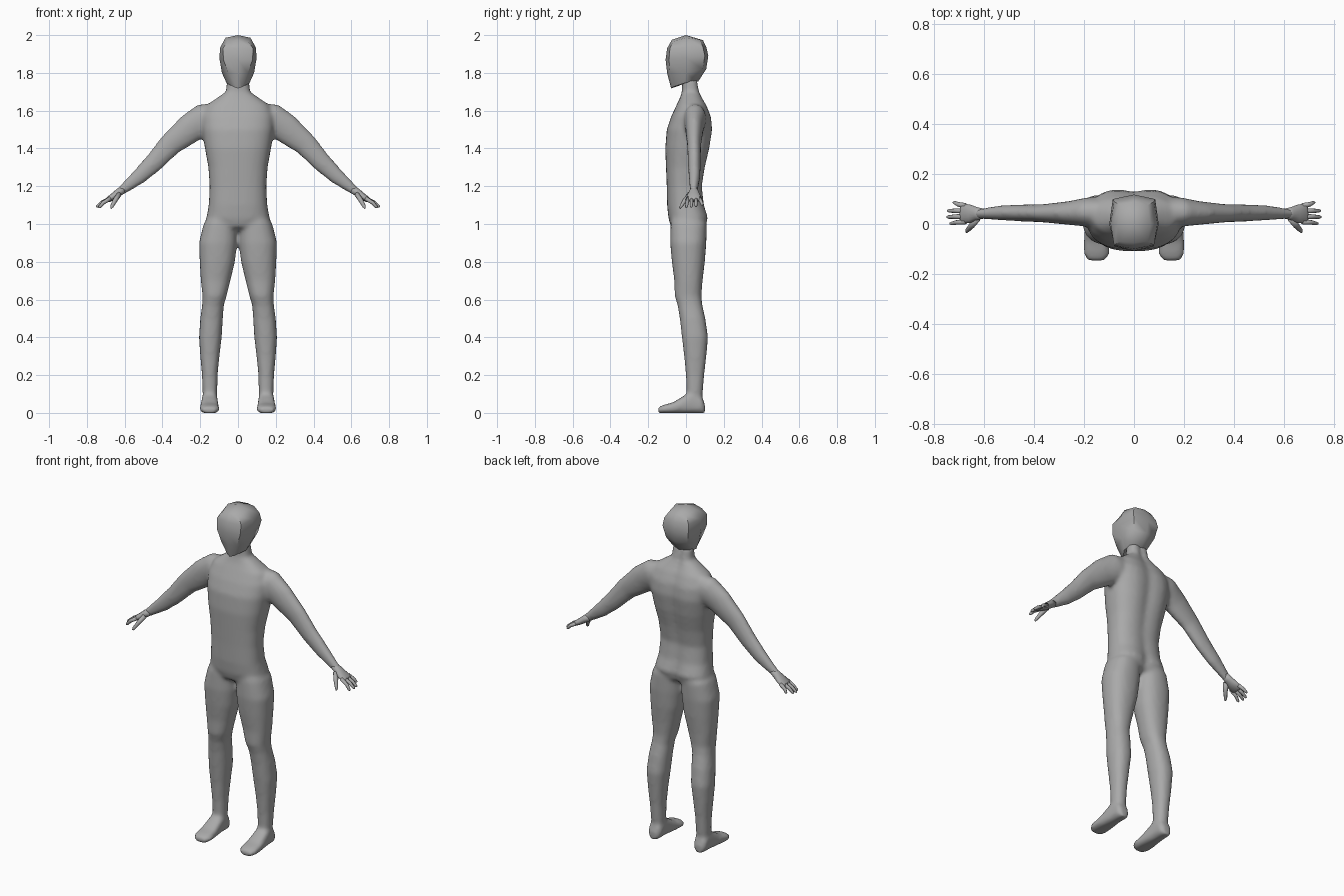
import bpy, bmesh, math
from mathutils import Vector as V

skin = bpy.data.materials.new("plain grey")
skin.diffuse_color = (0.4, 0.4, 0.4, 1)


def ring(c, u, v, power=2.3, n=24, dent=0):
    """Superellipse cross-section; dent makes a groove on the +v side."""
    pts = []
    for i in range(n):
        a = 2 * math.pi * i / n
        ca, sa = math.cos(a), math.sin(a)
        p = math.copysign(abs(ca) ** (2 / power), ca)
        q = math.copysign(abs(sa) ** (2 / power), sa)
        if sa > 0:
            q -= dent * math.exp(-(p / 0.25) ** 2)
        pts.append(c + u * p + v * q)
    return pts


def loft(bm, rings, mirror=False, tips=None):
    """Skin closed rings, cap both ends with fans, optionally mirror in x."""
    for s in ((1, -1) if mirror else (1,)):
        flip = lambda p: bm.verts.new((p.x * s, p.y, p.z))
        vs = [[flip(p) for p in r] for r in rings]
        n = len(vs[0])
        for a, b in zip(vs, vs[1:]):
            for i in range(n):
                j = (i + 1) % n
                bm.faces.new((a[i], a[j], b[j], b[i]))
        for k, end in enumerate((0, -1)):
            c = tips[k] if tips else sum(rings[end], V()) / n
            c = flip(c)
            for i in range(n):
                bm.faces.new((vs[end][i], vs[end][(i + 1) % n], c))


def tube(bm, path, n=16, mirror=True):
    """Limb along a path of (x, y, z, half thickness, half depth)."""
    rings = []
    for i, (x, y, z, h, w) in enumerate(path):
        a, b = path[max(i - 1, 0)], path[min(i + 1, len(path) - 1)]
        d = (V(b[:3]) - V(a[:3])).normalized()
        u = d.cross(V((0, 1, 0))).normalized()
        rings.append(ring(V((x, y, z)), u * h, u.cross(d).normalized() * w, 2, n))
    loft(bm, rings, mirror)


def finish(name, bm, angle=None):
    bmesh.ops.recalc_face_normals(bm, faces=bm.faces)
    me = bpy.data.meshes.new(name)
    bm.to_mesh(me)
    bm.free()
    me.materials.append(skin)
    ob = bpy.data.objects.new(name, me)
    bpy.context.collection.objects.link(ob)
    bpy.context.view_layer.objects.active = ob
    ob.select_set(True)
    if angle:
        bpy.ops.object.shade_smooth_by_angle(angle=math.radians(angle))
    else:
        me.shade_smooth()
    ob.select_set(False)
    return ob


X, Y, Z = V((1, 0, 0)), V((0, 1, 0)), V((0, 0, 1))
bm = bmesh.new()

# Torso and neck: z, half width, front y, back y, spine groove
torso = [(.965, .05, -.04, .06, 0), (.985, .13, -.08, .105, .15), (1.03, .168, -.093, .124, .2),
         (1.1, .155, -.1, .1, .12), (1.2, .15, -.102, .088, .1), (1.3, .157, -.106, .105, .12),
         (1.4, .175, -.11, .13, .14), (1.5, .19, -.102, .146, .14), (1.57, .19, -.078, .138, .14),
         (1.63, .165, -.05, .112, .15), (1.665, .115, -.033, .09, .2), (1.7, .064, -.022, .073, .3),
         (1.77, .058, -.02, .062, .3)]
loft(bm, [ring(V((0, (a + b) / 2, z)), X * w, Y * (b - a) / 2, 2.5, 32, d) for z, w, a, b, d in torso])

# Legs: z, inner x, outer x, front y, back y
legs = [(1.07, .03, .14, -.07, .07), (1.0, .004, .182, -.082, .11), (.9, .004, .207, -.084, .108),
        (.8, .016, .203, -.075, .1), (.7, .04, .197, -.062, .088), (.62, .06, .188, -.06, .082),
        (.57, .075, .19, -.045, .087), (.5, .08, .2, -.033, .103), (.4, .086, .207, -.022, .117),
        (.3, .098, .2, -.01, .108), (.2, .108, .191, -.001, .097), (.1, .11, .187, .003, .088),
        (.04, .115, .185, .01, .085)]
loft(bm, [ring(V(((a + b) / 2, (f + k) / 2, z)), X * (b - a) / 2, Y * (k - f) / 2)
          for z, a, b, f, k in legs], True)

# Feet: y, inner x, outer x, top z
feet = [(.1, .125, .175, .045), (.085, .11, .188, .085), (.03, .108, .192, .115), (-.02, .104, .197, .085),
        (-.07, .099, .202, .055), (-.12, .098, .202, .042), (-.148, .115, .185, .03)]
loft(bm, [ring(V(((a + b) / 2, y, h / 2 - .001)), X * (b - a) / 2, Z * (h / 2 + .001), 3)
          for y, a, b, h in feet], True)

# Arms
tube(bm, [(.09, .05, 1.58, .065, .05), (.18, .048, 1.555, .084, .06), (.255, .044, 1.505, .079, .048),
          (.36, .043, 1.42, .062, .037), (.445, .044, 1.325, .052, .034), (.525, .045, 1.25, .042, .031),
          (.615, .041, 1.178, .025, .021), (.635, .041, 1.163, .022, .022)], 24)

# Fuse the body into one smooth skin
body = finish("body", bm)
rm = body.modifiers.new("fuse", 'REMESH')
rm.mode, rm.voxel_size, rm.use_smooth_shade = 'VOXEL', .011, True
sm = body.modifiers.new("soften", 'SMOOTH')
sm.factor, sm.iterations = .5, 8

# Hands: palm, four fingers, thumb
bm = bmesh.new()
tube(bm, [(.60, .041, 1.187, .02, .019), (.63, .042, 1.168, .021, .026), (.655, .041, 1.149, .019, .036),
          (.685, .042, 1.13, .015, .04), (.695, .042, 1.125, .009, .036)])
for y0, y1, x1, z1 in ((.01, .002, .738, 1.087), (.031, .028, .75, 1.09), (.053, .053, .748, 1.092),
                       (.073, .086, .725, 1.1)):
    tube(bm, [(.675, y0, 1.136, .011, .011), ((.69 + x1) / 2, (y0 + y1) / 2, (1.137 + z1) / 2, .01, .009),
              (x1 - .006, y1, z1 + .004, .008, .007), (x1, y1, z1, .004, .004)], 8)
tube(bm, [(.63, .022, 1.158, .014, .016), (.652, -.008, 1.122, .012, .012), (.668, -.026, 1.093, .009, .008),
          (.672, -.033, 1.083, .004, .004)], 8)
finish("hands", bm)

# Head: faceted rings, half given from front centre round to back centre
half = [[(0, -.075, 1.975), (.055, -.07, 1.965), (.066, 0, 1.986), (.055, .075, 1.975), (0, .09, 1.973)],
        [(0, -.1, 1.93), (.08, -.085, 1.93), (.094, 0, 1.935), (.08, .09, 1.935), (0, .108, 1.935)],
        [(0, -.108, 1.87), (.077, -.09, 1.87), (.099, 0, 1.88), (.085, .1, 1.89), (0, .118, 1.89)],
        [(0, -.1, 1.8), (.052, -.085, 1.8), (.085, 0, 1.8), (.07, .088, 1.82), (0, .107, 1.82)],
        [(0, -.079, 1.718), (.022, -.07, 1.725), (.06, -.01, 1.745), (.05, .05, 1.76), (0, .065, 1.755)]]
bm = bmesh.new()
rings = [[V(p) for p in h] + [V((-p[0], p[1], p[2])) for p in h[3:0:-1]] for h in half]
loft(bm, rings, tips=(V((0, 0, 2)), V((0, 0, 1.745))))
finish("head", bm, 50)
